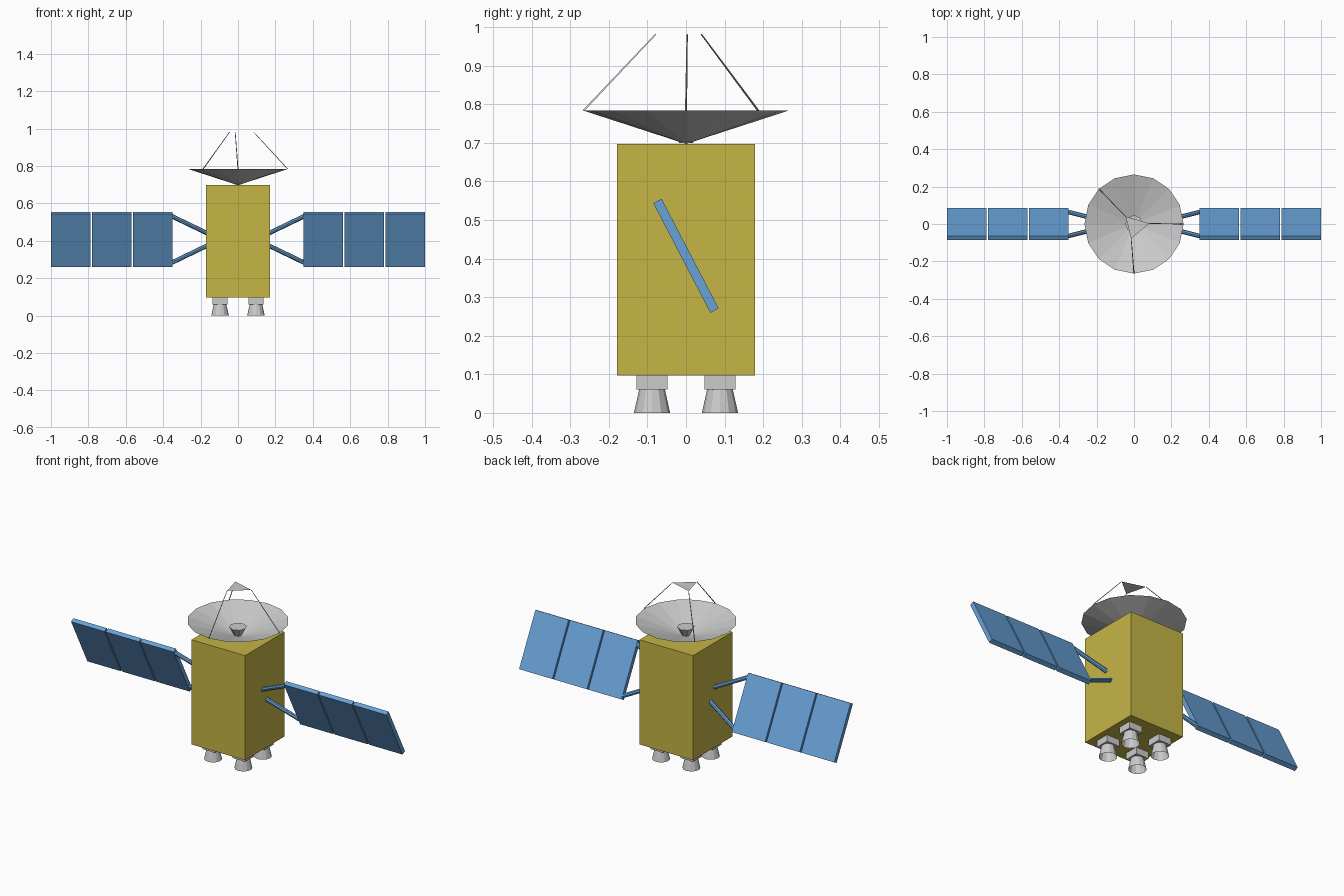
import bpy, bmesh, math
from mathutils import Vector, Matrix

if "Cube" in bpy.data.objects:
    bpy.data.objects.remove(bpy.data.objects["Cube"])


def material(name, rgb):
    m = bpy.data.materials.new(name)
    m.diffuse_color = (*rgb, 1)
    m.use_nodes = True
    m.node_tree.nodes["Principled BSDF"].inputs["Base Color"].default_value = m.diffuse_color
    return m


GOLD = material("gold_foil", (0.56, 0.46, 0.06))
BLUE = material("solar_blue", (0.14, 0.36, 0.68))


def finish(name, bm, mat=None):
    me = bpy.data.meshes.new(name)
    bm.to_mesh(me)
    bm.free()
    ob = bpy.data.objects.new(name, me)
    bpy.context.collection.objects.link(ob)
    if mat:
        me.materials.append(mat)
    return ob


def box(name, centre, size, mat=None, tilt=0):
    bm = bmesh.new()
    m = (Matrix.Translation(centre) @ Matrix.Rotation(tilt, 4, 'X')
         @ Matrix.Diagonal((*size, 1)))
    bmesh.ops.create_cube(bm, size=1, matrix=m)
    return finish(name, bm, mat)


def frustum(name, a, b, r1, r2, sides, mat=None, caps=True):
    """Faceted tube or cone running from point a to point b."""
    a, b = Vector(a), Vector(b)
    d = b - a
    m = Matrix.Translation((a + b) / 2) @ d.to_track_quat('Z', 'Y').to_matrix().to_4x4()
    bm = bmesh.new()
    bmesh.ops.create_cone(bm, cap_ends=caps, segments=sides, radius1=r1,
                          radius2=r2, depth=d.length, matrix=m)
    return finish(name, bm, mat)


# Main body
box("body", (0, 0, 0.397), (0.34, 0.357, 0.6), GOLD)

# Four thrusters: square mount and open bell nozzle
for x in (-0.096, 0.096):
    for y in (-0.088, 0.088):
        box("thruster_mount", (x, y, 0.08), (0.08, 0.08, 0.04))
        frustum("thruster_nozzle", (x, y, 0), (x, y, 0.062), 0.047, 0.033, 12, caps=False)

# Dish: open shallow cone, with a small horn at its centre
RIM_R, RIM_Z = 0.265, 0.783
bm = bmesh.new()
tip = bm.verts.new((0, 0, 0.697))
rim = [bm.verts.new((RIM_R * math.cos(i * math.tau / 16),
                     RIM_R * math.sin(i * math.tau / 16), RIM_Z)) for i in range(16)]
for i in range(16):
    bm.faces.new((tip, rim[(i + 1) % 16], rim[i]))
finish("dish", bm)
frustum("feed_horn", (0, 0, 0.70), (0, 0, 0.75), 0.018, 0.047, 8)

# Tripod legs carrying a flat triangular reflector
TOP_Z = 0.981
tops = [(-0.045, 0.04, TOP_Z), (-0.015, -0.078, TOP_Z), (0.083, 0.003, TOP_Z)]
for angle, top in zip((135, 270, 0), tops):
    t = math.radians(angle)
    frustum("tripod_leg", (RIM_R * math.cos(t), RIM_R * math.sin(t), RIM_Z),
            top, 0.003, 0.002, 3)
bm = bmesh.new()
bm.faces.new([bm.verts.new(p) for p in tops])
finish("reflector_plate", bm)

# Solar wings: three tilted panels and two struts on each side
TILT = math.atan2(0.148, 0.284)
WING_Z = 0.407


def in_wing(x, s):
    """Point on the tilted wing plane, s measured up the slope."""
    return (x, -s * math.sin(TILT), WING_Z + s * math.cos(TILT))


for side in (-1, 1):
    for x in (0.4555, 0.675, 0.8945):
        box("solar_panel", (side * x, 0, WING_Z), (0.211, 0.0245, 0.32), BLUE, TILT)
    for s in (-1, 1):
        frustum("wing_strut", in_wing(side * 0.155, s * 0.032),
                in_wing(side * 0.365, s * 0.146), 0.012, 0.012, 8, BLUE)
